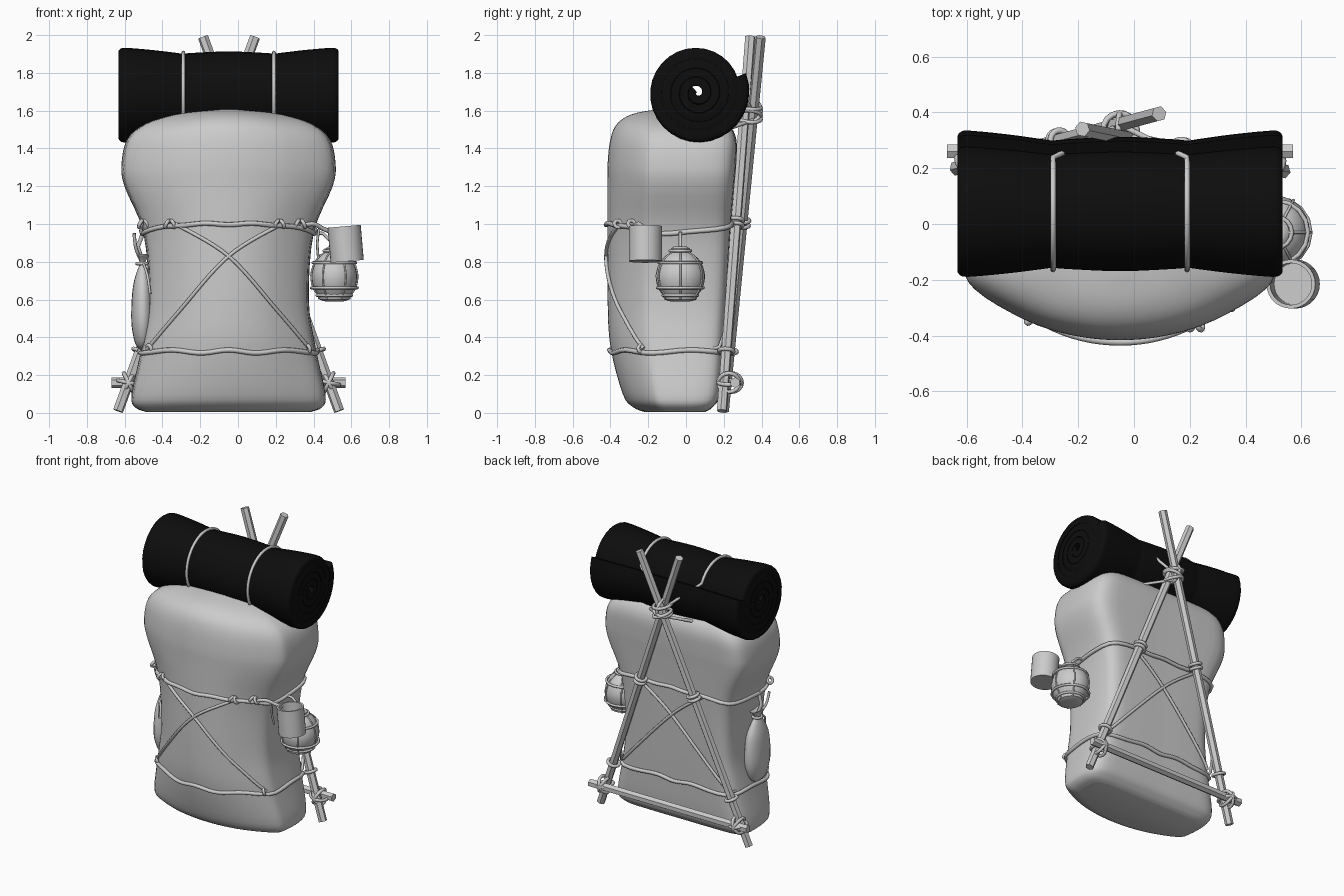
import bpy, bmesh
from math import sin, cos, pi, tau, radians
from mathutils import Vector as V
from mathutils.bvhtree import BVHTree

if "Cube" in bpy.data.objects:
    bpy.data.objects.remove(bpy.data.objects["Cube"])

CX = -0.05  # pack centre line


def smooth(ob, angle=40):
    bpy.ops.object.select_all(action='DESELECT')
    ob.select_set(True)
    bpy.context.view_layer.objects.active = ob
    bpy.ops.object.shade_smooth_by_angle(angle=radians(angle))
    return ob


def spline(pts, n=4, cyclic=False):
    """Catmull-Rom through tuples of any length."""
    out, m = [], len(pts)
    for i in range(m if cyclic else m - 1):
        k = [(i + j) % m if cyclic else min(max(i + j, 0), m - 1) for j in (-1, 0, 1, 2)]
        a, b, c, d = (pts[j] for j in k)
        for s in range(n):
            t = s / n
            out.append(tuple(0.5 * (2*q + (r - p)*t + (2*p - 5*q + 4*r - w)*t*t + (3*q - p - 3*r + w)*t**3)
                             for p, q, r, w in zip(a, b, c, d)))
    if not cyclic:
        out.append(tuple(pts[-1]))
    return out


def loft(name, rings, strip_caps=False):
    bm = bmesh.new()
    R = [[bm.verts.new(p) for p in ring] for ring in rings]
    n = len(R[0])
    for a, b in zip(R, R[1:]):
        for i in range(n):
            bm.faces.new((a[i], a[(i+1) % n], b[(i+1) % n], b[i]))
    for r in (R[0], R[-1]):
        if strip_caps:
            for i in range(n // 2 - 1):
                bm.faces.new((r[i], r[i+1], r[n-2-i], r[n-1-i]))
        else:
            bm.faces.new(r)
    bmesh.ops.recalc_face_normals(bm, faces=bm.faces)
    me = bpy.data.meshes.new(name)
    bm.to_mesh(me)
    bm.free()
    ob = bpy.data.objects.new(name, me)
    bpy.context.collection.objects.link(ob)
    return smooth(ob)


def lathe(name, profile, loc, sx=1, sy=1, n=28):
    return loft(name, [[(loc[0] + r*sx*cos(tau*i/n), loc[1] + r*sy*sin(tau*i/n), loc[2] + z)
                        for i in range(n)] for r, z in profile])


def tube(name, pts, r=0.011, cyclic=False):
    cu = bpy.data.curves.new(name, 'CURVE')
    cu.dimensions, cu.bevel_depth, cu.bevel_resolution, cu.use_fill_caps = '3D', r, 2, True
    sp = cu.splines.new('POLY')
    sp.points.add(len(pts) - 1)
    for p, q in zip(sp.points, pts):
        p.co = (*q, 1)
    sp.use_cyclic_u = cyclic
    ob = bpy.data.objects.new(name, cu)
    bpy.context.collection.objects.link(ob)
    bpy.ops.object.select_all(action='DESELECT')
    ob.select_set(True)
    bpy.context.view_layer.objects.active = ob
    bpy.ops.object.convert(target='MESH')
    return smooth(bpy.context.object, 60)


def lashing(name, loc, axis, rad, r=0.011):
    q = V(axis).to_track_quat('Z', 'Y')
    return tube(name, [V(loc) + q @ V((rad*cos(tau*i/16), rad*sin(tau*i/16), 0)) for i in range(16)], r, True)


def stick(name, a, b, r=0.028, sides=6):
    a, b = V(a), V(b)
    bpy.ops.mesh.primitive_cylinder_add(vertices=sides, radius=r, depth=(b - a).length, location=(a + b) / 2)
    ob = bpy.context.object
    ob.rotation_euler = (b - a).to_track_quat('Z', 'Y').to_euler()
    ob.name = name
    return ob


# Soft sack body: z, half width, front y, back y
levels = [(0.005, .43, -.22, .10), (.03, .49, -.28, .14), (.1, .507, -.335, .18), (.35, .455, -.40, .20),
          (.6, .42, -.415, .215), (.95, .445, -.415, .235), (1.2, .545, -.415, .255), (1.32, .56, -.415, .265),
          (1.45, .53, -.40, .265), (1.53, .44, -.365, .22), (1.58, .28, -.29, .12), (1.605, .1, -.17, 0)]


def section(z, w, f, b):
    half = [(0, b), (.5, b), (.88, .93*b), (1, .5*b), (1, .3*f), (.93, .56*f), (.6, .83*f), (.3, .96*f), (0, f)]
    full = half + [(-x, y) for x, y in half[-2:0:-1]]
    return [(CX + x*w, y, z) for x, y in spline(full, 4, True)]


body = loft("pack_body", [section(*l) for l in spline(levels, 4)])
bm = bmesh.new()
bm.from_mesh(body.data)
tree = BVHTree.FromBMesh(bm)


def on_pack(origin, direction, off=0.008):
    p, n, _, _ = tree.ray_cast(V(origin), V(direction))
    return p + V(direction).normalized() * -off if p else None


def face_rope(name, keys, side):
    pts = [on_pack((x, 2*side, z), (0, -side, 0)) for x, z in spline(keys, 8)]
    return tube(name, [p for p in pts if p], 0.01)


def girdle(name, height):
    pts = []
    for i in range(64):
        a = tau * i / 64
        d = V((cos(a), sin(a), 0))
        pts.append(on_pack(V((CX, -.08, height(a))) + d*2, -d))
    return tube(name, [p for p in pts if p], 0.013, True)


# Ropes tied around the pack
girdle("upper_rope", lambda a: 1.0 - .05*abs(cos(a))**6 + .004*sin(9*a))
girdle("lower_rope", lambda a: .325 + .008*sin(7*a))
for s, label in ((1, "left"), (-1, "right")):
    keys = [(CX - .28*s, 1.0), (CX, .83), (CX + .26*s, .54), (CX + .43*s, .34)]
    face_rope("front_cross_rope_" + label, keys, -1)
    face_rope("back_cross_rope_" + label, [(CX - .26*s, 1.0), (CX, .8), (CX + .41*s, .36)], 1)
for x in (-.5, -.36, .22, .33):
    p = on_pack((x, -2, 1.0), (0, 1, 0)) or V((x, -.2, 1.0))
    for k in (-1, 1):
        lashing("rope_knot", p + V((.015*k, -.004, 0)), (1, .3*k, .5*k), .02, .01)
for x in (-.47, .37):
    p = on_pack((x, -2, .34), (0, 1, 0))
    lashing("lower_knot", p, (1, .6, .3), .02, .01)

# Bedroll: a spiral sheet swept along x
RY, RZ, TURNS, N = .06, 1.695, 4.7, 140


def spiral_r(t):  # t = turns back from the free end
    return .278 - .05*t


prof = []
for k in range(N + 1):
    t = TURNS*k/N
    prof.append((spiral_r(t), t))
prof += [(max(spiral_r(t) - .046, .004), t) for _, t in reversed(prof)]
squeeze = [(-.632, .93), (-.622, .98), (-.59, 1.0), (-.45, .95), (-.33, .89), (-.29, .87), (-.25, .885), (-.05, .92),
           (.15, .885), (.19, .87), (.23, .89), (.35, .95), (.49, 1.0), (.522, .98), (.532, .93)]
roll = loft("bedroll", [[(x, RY + s*r*cos(radians(22) - tau*t), RZ + s*r*sin(radians(22) - tau*t))
                         for r, t in prof] for x, s in spline(squeeze, 3)], True)
black = bpy.data.materials.new("black_cloth")
black.diffuse_color = (.004, .004, .004, 1)
black.use_nodes = True
black.node_tree.nodes["Principled BSDF"].inputs["Base Color"].default_value = black.diffuse_color
roll.data.materials.append(black)

# A-frame of hexagonal poles with a cross bar
A = (V((-.635, .2, .01)), V((.09, .395, 1.99)))
B = (V((.535, .19, .01)), V((-.185, .34, 1.99)))
stick("frame_pole_left", *A)
stick("frame_pole_right", *B)
stick("frame_cross_bar", (-.67, .26, .16), (.57, .26, .16))
apex = V((-.05, .335, 1.59))
for k, ax in enumerate([(.37, .1, 1), (-.37, .1, 1), (1, 0, .1), (.2, .1, 1)]):
    lashing("apex_lashing", apex + V((0, 0, .02*k - .03)), ax, .062)
for P, label in ((A, "left"), (B, "right")):
    d = P[1] - P[0]
    p = P[0] + d*.076
    for ax in ((1, 0, .5), (1, 0, -.5), (.2, 0, 1)):
        lashing("bar_lashing_" + label, p + V((0, .025, 0)), ax, .056)
    for k in (.497, .51):
        lashing("pole_tie_" + label, P[0] + d*k, d, .036)
    lashing("low_tie_" + label, P[0] + d*.16, d, .038)
    side = 1 if P is B else -1
    tube("pole_brace_" + label, [P[0] + d*.24, P[0] + d*.17 + V((-.03*side, -.04, 0)),
                                 V((CX + side*.45, .08, .33))], .01)

# Straps over the bedroll, gathered at the frame apex
for x in (-.29, .19):
    pts = [apex + V((0, .02, 0))]
    for k in range(28):
        deg = 30 + 10*k
        r = .87*spiral_r((382 - deg)/360 if deg > 22 else 0) + .006
        pts.append(V((x, RY + r*cos(radians(deg)), RZ + r*sin(radians(deg)))))
    tube("bedroll_strap", pts + [apex + V((0, .02, -.04))], .01)

# Round gourd flask in a string net
gp = [(.05, .59), (.085, .6), (.09, .62), (.118, .66), (.13, .71), (.127, .75), (.108, .80), (.075, .835),
      (.05, .85), (.05, .87), (.03, .882)]
G = (.51, -.03, 0)
lathe("gourd_flask", spline(gp, 2), G, .92, 1)
for r, z in ((.092, .622), (.122, .662), (.113, .795), (.055, .858)):
    lashing("gourd_band", (G[0], G[1], z), (0, 0, 1), r, .008)
for k in range(6):
    c, s = cos(tau*k/6), sin(tau*k/6)
    tube("gourd_net", [(G[0] + r*.94*c, G[1] + r*1.02*s, z) for r, z in spline(gp[1:-1], 2)], .005)
tube("gourd_cord", [(.4, -.03, .955), (.45, -.03, .95), (.49, -.03, .91), (.51, -.03, .87)], .009)

# Tin mug hanging from the rope end
mug = lathe("mug", [(.072, -.093), (.088, -.093), (.088, .093), (.075, .093), (.075, -.075), (.03, -.075)], (0, 0, 0))
mug.location = (.57, -.215, .895)
mug.rotation_euler = (0, radians(-5), 0)
tube("mug_cord", spline([(.33, -.27, .99), (.40, -.25, 1.0), (.45, -.22, .975), (.49, -.2, .96)], 5), .012)
tube("mug_tail", spline([(.43, -.23, .98), (.42, -.22, .9), (.425, -.2, .82)], 5), .007)

# Tied pouch on the left side
S = (-.505, -.08, 0)
lathe("side_pouch", spline([(.02, .33), (.6, .36), (.95, .45), (1, .55), (.85, .67), (.5, .75), (.25, .79),
                            (.4, .82), (.55, .84), (.1, .825)], 3), S, .06, .12, 20)
lashing("pouch_tie", (S[0], S[1], .79), (0, 0, 1), .03, .009)
tube("pouch_cord", [(-.505, -.08, .80), (-.53, -.09, .88), (-.5, -.1, .96)], .012)
tube("pouch_tail_upper", spline([(-.51, -.09, .8), (-.54, -.13, .87), (-.55, -.15, .95)], 4), .009)
tube("pouch_tail_lower", spline([(-.5, -.11, .79), (-.48, -.2, .73), (-.465, -.22, .63)], 4), .007)
bm.free()
